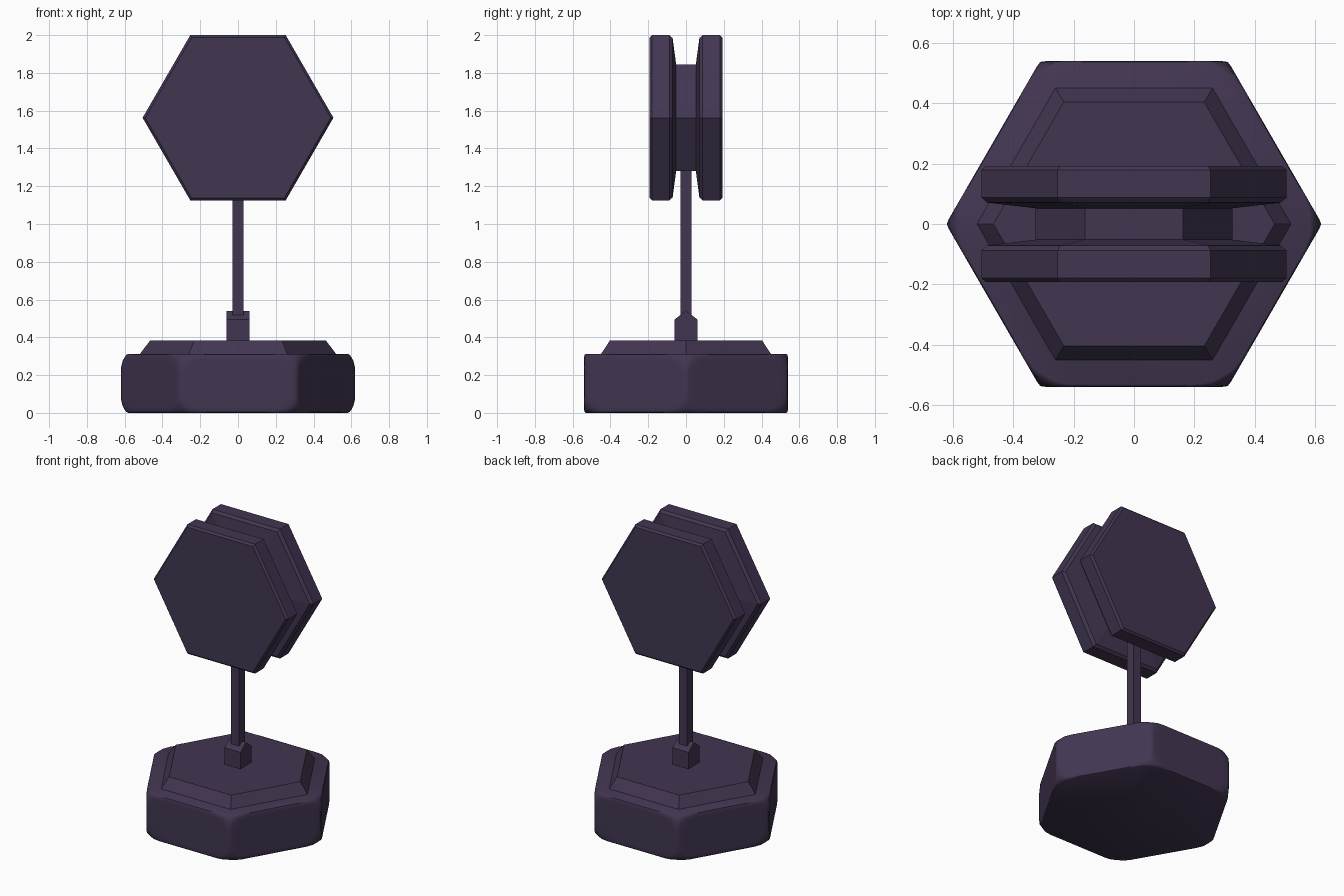
import bpy, bmesh, math
from mathutils import Vector

if "Cube" in bpy.data.objects:
    bpy.data.objects.remove(bpy.data.objects["Cube"])

paint = bpy.data.materials.new("dark_purple")
paint.diffuse_color = (0.055, 0.037, 0.083, 1)
paint.use_nodes = True
paint.node_tree.nodes["Principled BSDF"].inputs["Base Color"].default_value = paint.diffuse_color


def loft(name, rings, smooth=False):
    """Skin a list of equal-length point rings and cap both ends."""
    bm = bmesh.new()
    loops = [[bm.verts.new(p) for p in ring] for ring in rings]
    n = len(loops[0])
    for a, b in zip(loops, loops[1:]):
        for i in range(n):
            j = (i + 1) % n
            bm.faces.new((a[i], a[j], b[j], b[i]))
    bm.faces.new(loops[0])
    bm.faces.new(loops[-1])
    bmesh.ops.recalc_face_normals(bm, faces=bm.faces)
    mesh = bpy.data.meshes.new(name)
    bm.to_mesh(mesh)
    bm.free()
    mesh.materials.append(paint)
    ob = bpy.data.objects.new(name, mesh)
    bpy.context.collection.objects.link(ob)
    if smooth:
        bpy.context.view_layer.objects.active = ob
        ob.select_set(True)
        bpy.ops.object.shade_smooth_by_angle(angle=math.radians(40))
        ob.select_set(False)
    return ob


def hexagon(apothem, place):
    r = apothem / math.cos(math.pi / 6)
    return [place(r * math.cos(k * math.pi / 3), r * math.sin(k * math.pi / 3))
            for k in range(6)]


def flat_hex(apothem, z):
    return hexagon(apothem, lambda u, v: Vector((u, v, z)))


def upright_hex(apothem, y):
    return hexagon(apothem, lambda u, v: Vector((u, y, 1.5625 + v)))


def nut_ring(apothem, limit, z):
    """Hexagon whose corners are trimmed to a limiting radius."""
    ring = []
    for side in range(6):
        for off in (-30, -28.5, -26, -22, -16, -8, 0, 8, 16, 22, 26, 28.5):
            r = min(apothem / math.cos(math.radians(off)), limit)
            t = math.radians(side * 60 + 30 + off)
            ring.append(Vector((r * math.cos(t), r * math.sin(t), z)))
    return ring


# heavy base with trimmed corners, like a nut
half = [(0.530, 0.582, 0.0), (0.536, 0.590, 0.004), (0.539, 0.599, 0.015),
        (0.539, 0.610, 0.035), (0.539, 0.618, 0.065), (0.539, 0.6195, 0.09)]
profile = half + [(a, r, 0.312 - z) for a, r, z in reversed(half)]
loft("base", [nut_ring(*p) for p in profile], smooth=True)

# tapered plate on the base
loft("base_plate", [flat_hex(0.45, 0.305), flat_hex(0.45, 0.312), flat_hex(0.403, 0.383)])

# gabled socket at the foot of the pole
gable = [(-0.06, 0.37), (0.06, 0.37), (0.06, 0.495), (0, 0.54), (-0.06, 0.495)]
loft("pole_socket", [[Vector((x, y, z)) for y, z in gable] for x in (-0.06, 0.06)])

# square pole
square = [(-0.03, -0.03), (0.03, -0.03), (0.03, 0.03), (-0.03, 0.03)]
loft("pole", [[Vector((x, y, z)) for x, y in square] for z in (0.38, 1.32)])

# hexagonal head: core between two bevelled plates
loft("head_core", [upright_hex(0.282, -0.06), upright_hex(0.282, 0.06)])
for name, s in (("front_plate", -1), ("back_plate", 1)):
    loft("head_" + name, [upright_hex(a, s * y) for a, y in (
        (0.425, 0.192), (0.4375, 0.179), (0.4375, 0.088),
        (0.422, 0.071), (0.282, 0.052))])
